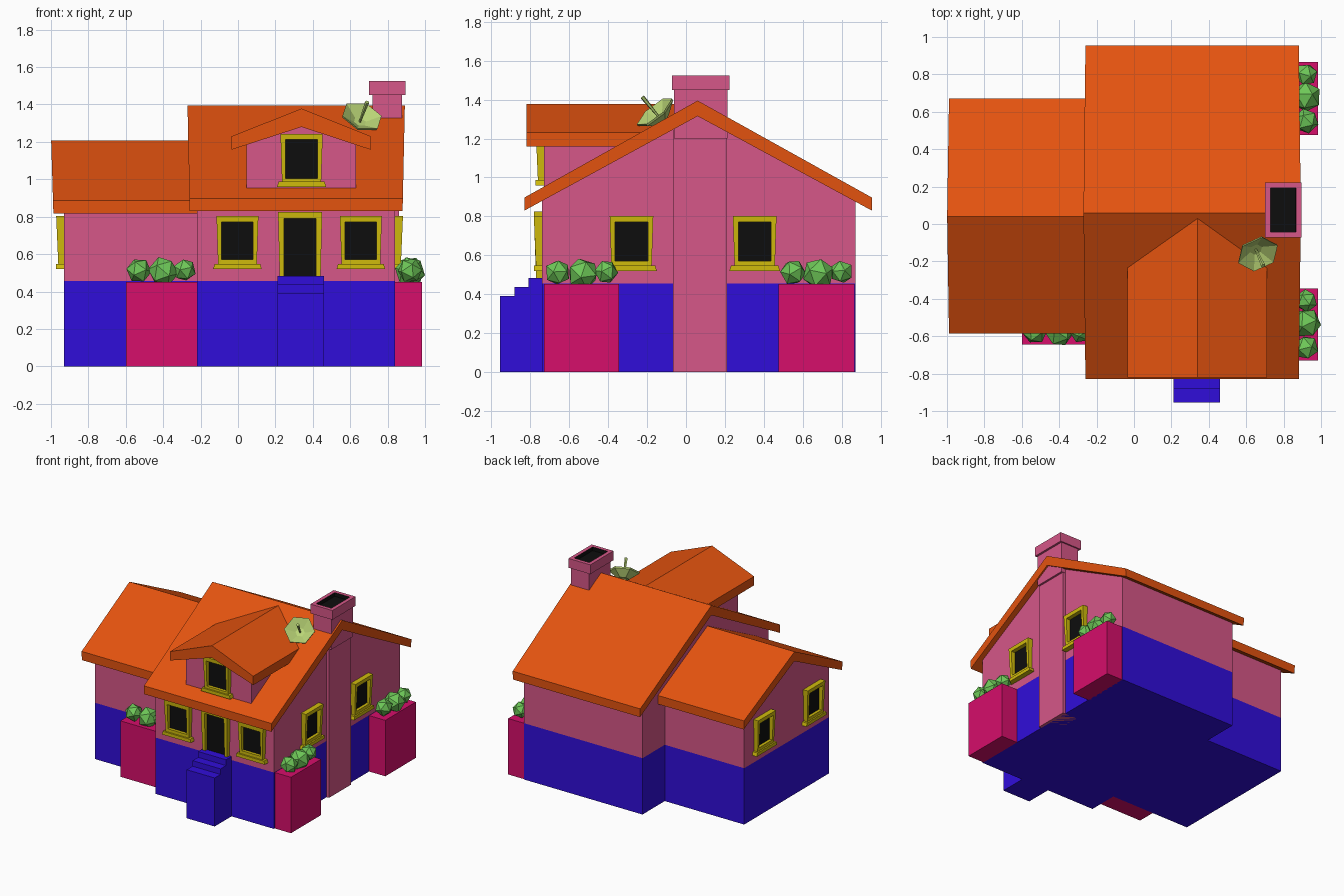
import bpy, bmesh, math, random
from mathutils import Matrix, Vector

if "Cube" in bpy.data.objects:
    bpy.data.objects.remove(bpy.data.objects["Cube"])

random.seed(4)


def material(name, rgb):
    m = bpy.data.materials.new(name)
    m.diffuse_color = [((c / 255 + 0.055) / 1.055) ** 2.4 if c > 10 else c / 255 / 12.92 for c in rgb] + [1]
    m.use_nodes = True
    m.node_tree.nodes["Principled BSDF"].inputs["Base Color"].default_value = m.diffuse_color
    return m


ORANGE = material("roof_orange", (228, 83, 15))
PINK = material("wall_pink", (214, 87, 136))
BLUE = material("base_blue", (48, 13, 218))
CRIMSON = material("planter_crimson", (214, 14, 107))
YELLOW = material("trim_yellow", (208, 187, 12))
BLACK = material("glass_black", (13, 13, 13))
GREEN = material("bush_green", (110, 200, 88))
LIME = material("dish_lime", (185, 212, 118))


def finish(name, bm, *mats):
    bmesh.ops.recalc_face_normals(bm, faces=bm.faces)
    me = bpy.data.meshes.new(name)
    bm.to_mesh(me)
    bm.free()
    for m in mats:
        me.materials.append(m)
    ob = bpy.data.objects.new(name, me)
    bpy.context.collection.objects.link(ob)
    return ob


def box_bm(x0, x1, y0, y1, z0, z1):
    bm = bmesh.new()
    mat = Matrix.Translation(((x0 + x1) / 2, (y0 + y1) / 2, (z0 + z1) / 2)) @ Matrix.Diagonal((x1 - x0, y1 - y0, z1 - z0, 1))
    bmesh.ops.create_cube(bm, size=1, matrix=mat)
    return bm


def box(name, mat, *dims):
    return finish(name, box_bm(*dims), mat)


def prism(name, mat, profile, a0, a1, axis="x", flare=0.0):
    """Extrude a (side, z) profile along x or y; flare pushes high points outward."""
    bm = bmesh.new()
    zs = [p[1] for p in profile]
    rings = []
    for a, s in ((a0, -1), (a1, 1)):
        ring = []
        for h, z in profile:
            t = a + s * flare * (z - min(zs)) / (max(zs) - min(zs))
            ring.append(bm.verts.new((t, h, z) if axis == "x" else (h, t, z)))
        rings.append(ring)
        bm.faces.new(ring)
    n = len(profile)
    for i in range(n):
        j = (i + 1) % n
        bm.faces.new((rings[0][i], rings[0][j], rings[1][j], rings[1][i]))
    return finish(name, bm, mat)


def gable_roof(name, l, r, mid, eave_low, eave_top, under, top, a0, a1, axis="x", flare=0.0):
    prism(name, ORANGE, [(l, eave_low), (l, eave_top), (mid, top), (r, eave_top), (r, eave_low), (mid, under)],
          a0, a1, axis, flare)


def gable_wall(name, l, r, mid, base, eave, top, a0, a1, axis="x"):
    prism(name, PINK, [(l, base), (l, eave), (mid, top), (r, eave), (r, base)], a0, a1, axis)


def opening(name, pos, angle, v0, v1, half, inner, in0, in1, sill=True):
    """Tapered frame ring, dark pane and optional sill; local x = across, -y = outward."""
    place = Matrix.Translation(pos) @ Matrix.Rotation(math.radians(angle), 4, "Z")
    bm = bmesh.new()
    lo, hi = half - 0.009, half
    outer = [(-lo, v0, .03), (lo, v0, .03), (hi, v1, .042), (-hi, v1, .042)]
    inside = [(-inner, in0, .03), (inner, in0, .03), (inner, in1, .04), (-inner, in1, .04)]
    of, inf = ([bm.verts.new((u, -d, v)) for u, v, d in ring] for ring in (outer, inside))
    ob_, ib = ([bm.verts.new((u, 0.004, v)) for u, v, d in ring] for ring in (outer, inside))
    for i in range(4):
        j = (i + 1) % 4
        for a, b in ((of, inf), (inf, ib), (ib, ob_), (ob_, of)):
            bm.faces.new((a[i], a[j], b[j], b[i]))
    finish(name + "_frame", bm, YELLOW).matrix_world = place
    box(name + "_pane", BLACK, -inner - .003, inner + .003, -.006, .002, in0 - .003, in1 + .003).matrix_world = place
    if sill:
        prism(name + "_sill", YELLOW, [(-half - .018, v0 - .005), (half + .018, v0 - .005), (half + .01, v0 + .022), (-half - .01, v0 + .022)],
              -.042, .004, "y").matrix_world = place


# Foundations and walls
box("main_foundation", BLUE, -.22, .84, -.74, .87, 0, .455)
box("wing_foundation", BLUE, -.93, -.22, -.50, .585, 0, .455)
gable_wall("main_walls", -.74, .87, .06, .455, .885, 1.32, -.22, .84)
gable_wall("wing_walls", -.50, .585, .04, .455, .868, 1.14, -.93, -.21)

# Roofs
gable_roof("main_roof", -.83, .955, .06, .83, .897, 1.315, 1.395, -.258, .88, flare=.012)
gable_roof("wing_roof", -.585, .672, .04, .817, .887, 1.13, 1.208, -.987, -.215, flare=.012)

# Dormer
gable_wall("dormer_walls", .046, .63, .34, .925, 1.195, 1.285, -.73, -.12, "y")
gable_roof("dormer_roof", -.035, .71, .34, 1.158, 1.23, 1.28, 1.378, -.82, .03, "y")
opening("dormer_window", (.34, -.73, 0), 0, .965, 1.243, .113, .086, 1.005, 1.212)

# Door and windows
opening("door", (.332, -.74, 0), 0, .46, .826, .118, .086, .475, .79, sill=False)
for i, x in enumerate((-.003, .657)):
    opening(f"front_window_{i}", (x, -.74, 0), 0, .525, .803, .112, .084, .572, .772)
for i, y in enumerate((-.28, .353)):
    opening(f"right_window_{i}", (.84, y, 0), 90, .525, .803, .112, .084, .572, .772)
    opening(f"left_window_{i}", (-.93, y, 0), -90, .525, .803, .112, .084, .572, .772)

# Front steps
prism("front_steps", BLUE, [(-.955, 0), (-.955, .392), (-.88, .392), (-.88, .437), (-.81, .437), (-.81, .484), (-.73, .484), (-.73, 0)],
      .21, .46)

# Chimney: wall column, stack and hollow cap
box("chimney_column", PINK, .73, .862, -.067, .21, 0, 1.30)
box("chimney_stack", PINK, .718, .878, -.062, .212, 1.2, 1.455)
bm = box_bm(.70, .895, -.073, .223, 1.45, 1.525)
top = max(bm.faces, key=lambda f: f.calc_center_median().z)
bmesh.ops.inset_individual(bm, faces=[top], thickness=.042)
top.material_index = 1
bmesh.ops.inset_individual(bm, faces=[top], thickness=.001, depth=-.03)
finish("chimney_cap", bm, PINK, BLACK)


# Planters with faceted bushes
def planter(name, x0, x1, y0, y1, bushes):
    box(name, CRIMSON, x0, x1, y0, y1, 0, .452)
    for i, (x, y, r) in enumerate(bushes):
        bm = bmesh.new()
        spin = Matrix.Rotation(random.uniform(0, 6), 4, "Z") @ Matrix.Rotation(random.uniform(0, 6), 4, "X")
        bmesh.ops.create_icosphere(bm, subdivisions=1, radius=r, matrix=Matrix.Translation((x, y, .575 - .85 * r + (r - .08) * .4)) @ spin)
        finish(f"{name}_bush_{i}", bm, GREEN)


planter("wing_planter", -.60, -.22, -.645, -.49, [(-.53, -.575, .068), (-.40, -.575, .082), (-.285, -.575, .062)])
planter("right_front_planter", .83, .985, -.73, -.345, [(.92, -.66, .068), (.92, -.53, .083), (.92, -.41, .062)])
planter("right_back_planter", .83, .985, .475, .865, [(.92, .55, .068), (.92, .68, .083), (.92, .80, .062)])

# Satellite dish: six-sided bowl, feed spike and mount
axis = Vector((.28, -.62, .75)).normalized()
aim = Matrix.Translation((.66, -.155, 1.33)) @ axis.to_track_quat("Z", "Y").to_matrix().to_4x4()
bm = bmesh.new()
rings = [[bm.verts.new((r * math.cos(k * math.pi / 3), r * math.sin(k * math.pi / 3), z)) for k in range(6)]
         for r, z in ((.035, -.03), (.115, .012), (.112, 0), (.045, -.05))]
for a, b in zip(rings, rings[1:]):
    for k in range(6):
        bm.faces.new((a[k], a[k - 1], b[k - 1], b[k]))
bm.faces.new(rings[0])
bm.faces.new(rings[-1])
finish("dish_bowl", bm, LIME).matrix_world = aim
for name, r1, r2, z0, z1 in (("dish_feed", .006, .012, -.03, .112), ("dish_mount", .02, .02, -.10, -.045)):
    bm = bmesh.new()
    bmesh.ops.create_cone(bm, cap_ends=True, segments=5, radius1=r1, radius2=r2, depth=z1 - z0,
                          matrix=Matrix.Translation((0, 0, (z0 + z1) / 2)))
    finish(name, bm, LIME).matrix_world = aim
